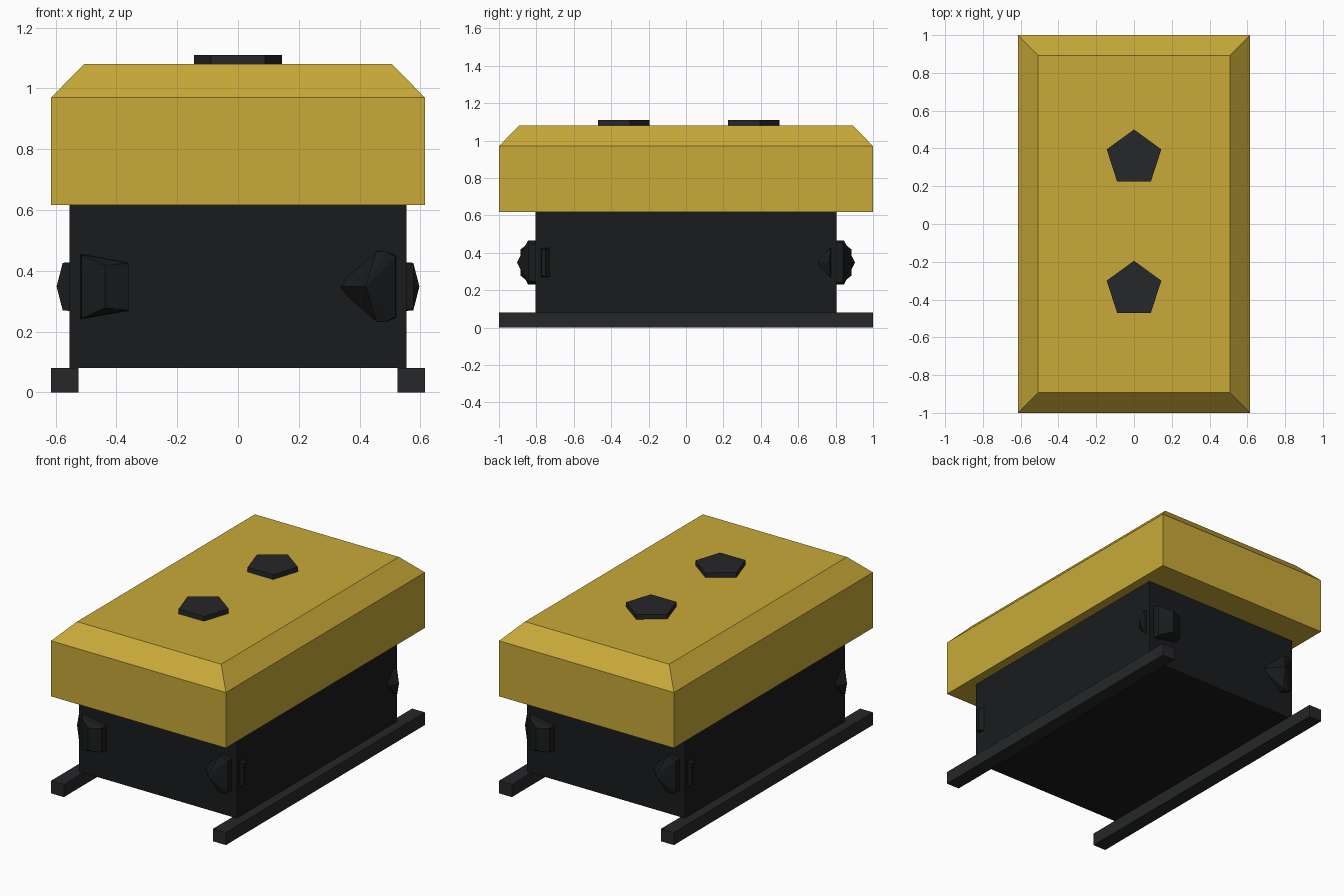
import bpy, bmesh, math
from mathutils import Matrix

if "Cube" in bpy.data.objects:
    bpy.data.objects.remove(bpy.data.objects["Cube"])

def material(name, rgb):
    m = bpy.data.materials.new(name)
    m.diffuse_color = (*rgb, 1)
    m.use_nodes = True
    m.node_tree.nodes["Principled BSDF"].inputs["Base Color"].default_value = m.diffuse_color
    return m

YELLOW = material("yellow_paint", (0.58, 0.40, 0.04))
BLACK = material("black_metal", (0.010, 0.011, 0.012))
DARK = material("dark_rubber", (0.019, 0.020, 0.022))

def finish(name, bm, mat):
    bmesh.ops.recalc_face_normals(bm, faces=bm.faces)
    mesh = bpy.data.meshes.new(name)
    bm.to_mesh(mesh)
    bm.free()
    mesh.materials.append(mat)
    ob = bpy.data.objects.new(name, mesh)
    bpy.context.collection.objects.link(ob)
    return ob

def box(name, lo, hi, mat, top_inset=0):
    """Box from lo to hi; top_inset draws the top face inward."""
    bm = bmesh.new()
    bmesh.ops.create_cube(bm, size=1)
    for v in bm.verts:
        top = v.co.z > 0
        for i in range(3):
            v.co[i] = hi[i] if v.co[i] > 0 else lo[i]
            if top and i < 2:
                v.co[i] -= math.copysign(top_inset, v.co[i])
    return finish(name, bm, mat)

def lump(name, points, turn):
    """Faceted bolt as a hull, turned about the vertical axis."""
    bm = bmesh.new()
    for p in points:
        bm.verts.new(p)
    bmesh.ops.convex_hull(bm, input=bm.verts)
    bmesh.ops.dissolve_limit(bm, angle_limit=0.01, verts=bm.verts, edges=bm.edges)
    bmesh.ops.rotate(bm, verts=bm.verts, matrix=Matrix.Rotation(turn, 3, 'Z'))
    return finish(name, bm, BLACK)

def mirrored(points, mid=0.348):
    """Points are x, y, half height; each gives an upper and lower point."""
    return [(x, y, mid + s * h) for x, y, h in points for s in ((1, -1) if h else (1,))]

# Main body and the two skids under it
box("body", (-0.555, -0.805, 0.08), (0.555, 0.805, 0.63), BLACK)
for side, a, b in (("left", -0.615, -0.525), ("right", 0.525, 0.615)):
    box(side + "_skid", (a, -1, 0), (b, 1, 0.08), DARK)

# Lid: straight rim, then a bevelled top sharing the rim's upper edge
bm = bmesh.new()
bmesh.ops.create_cube(bm, size=1)
for v in bm.verts:
    v.co = (v.co.x * 1.23, v.co.y * 2, 0.97 if v.co.z > 0 else 0.617)
top = max(bm.faces, key=lambda f: f.calc_center_median().z)
new = bmesh.ops.extrude_face_region(bm, geom=[top])["geom"]
bmesh.ops.delete(bm, geom=[top], context='FACES_ONLY')
for v in (g for g in new if isinstance(g, bmesh.types.BMVert)):
    v.co = (math.copysign(0.507, v.co.x), math.copysign(0.893, v.co.y), 1.08)
finish("lid", bm, YELLOW)

# Pentagonal buttons on the lid
for name, y in (("back_button", 0.348), ("front_button", -0.347)):
    bm = bmesh.new()
    bmesh.ops.create_cone(bm, cap_ends=True, segments=5, radius1=0.152, radius2=0.152,
                          depth=0.05, matrix=Matrix.Translation((0, y, 1.085)))
    if max(bm.verts, key=lambda v: v.co.y).co.y < y + 0.15:
        bmesh.ops.rotate(bm, verts=bm.verts, cent=(0, y, 0), matrix=Matrix.Rotation(math.pi, 3, 'Z'))
    finish(name, bm, DARK)

# Faceted bolts near each corner, repeated by a half turn
end_pointed = mirrored([(0.325, -0.79, 0), (0.46, -0.79, 0.117), (0.52, -0.79, 0.103),
                        (0.42, -0.903, 0), (0.455, -0.845, 0.115), (0.485, -0.845, 0.117),
                        (0.518, -0.84, 0.098)])
end_blunt = mirrored([(-0.52, -0.79, 0.108), (-0.36, -0.79, 0.08), (-0.515, -0.84, 0.105),
                      (-0.437, -0.885, 0.07), (-0.36, -0.855, 0.077)])
side_pointed = mirrored([(0.545, 0.69, 0), (0.545, 0.775, 0.081), (0.597, 0.765, 0),
                         (0.577, 0.775, 0.078)])
side_blunt = mirrored([(0.545, -0.776, 0.081), (0.545, -0.72, 0.081),
                       (0.578, -0.772, 0.072), (0.578, -0.75, 0.072)])
for place, turn in (("front_right", 0), ("back_left", math.pi)):
    lump(place + "_pointed_end_bolt", end_pointed, turn)
    lump(place + "_blunt_end_bolt", end_blunt, turn)
    lump(place + "_pointed_side_bolt", side_pointed, turn)
    lump(place + "_blunt_side_bolt", side_blunt, turn)
